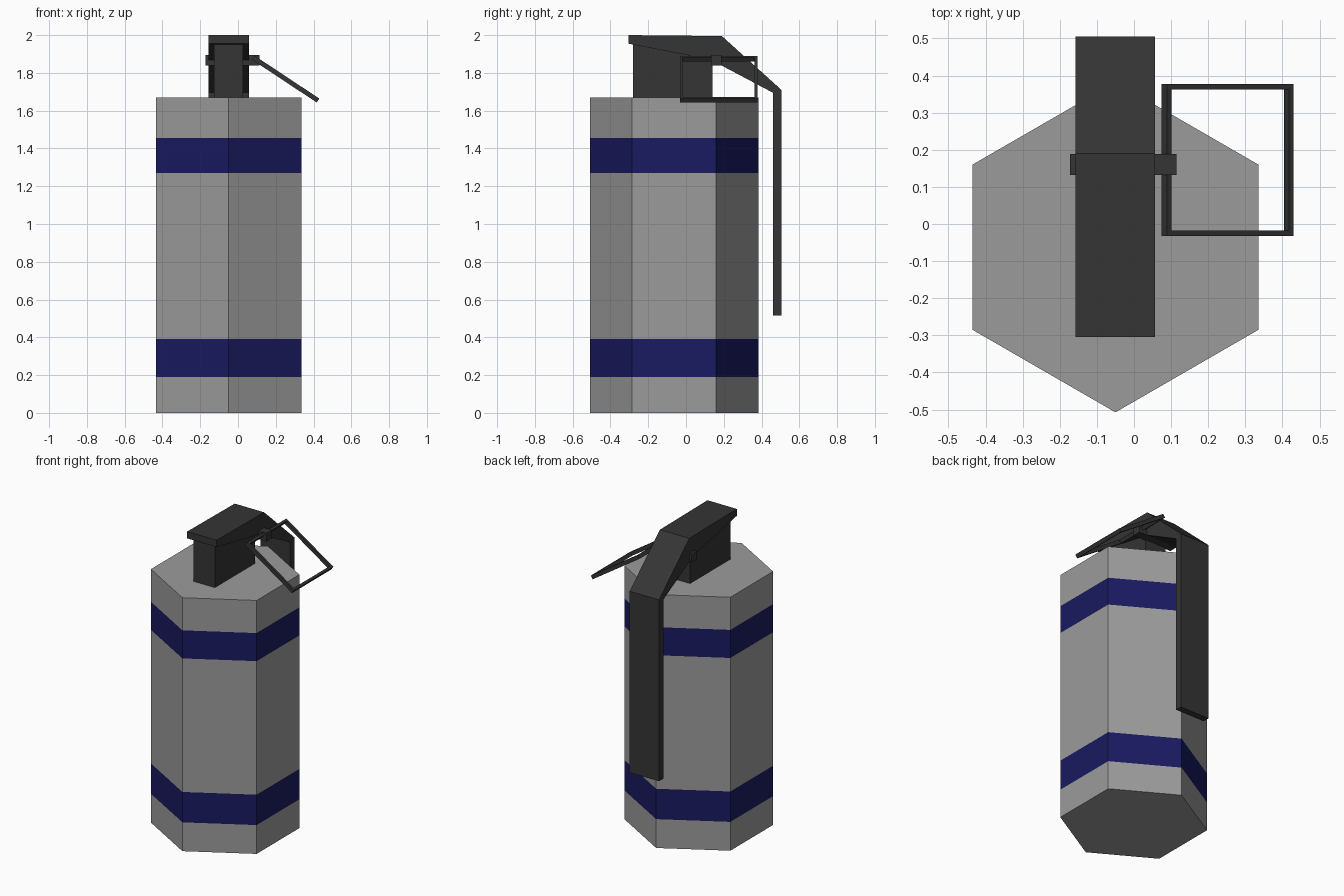
import bpy, bmesh, math
from mathutils import Matrix, Vector

if "Cube" in bpy.data.objects:
    bpy.data.objects.remove(bpy.data.objects["Cube"])


def material(name, rgb):
    m = bpy.data.materials.new(name)
    m.diffuse_color = (*rgb, 1)
    m.use_nodes = True
    m.node_tree.nodes["Principled BSDF"].inputs["Base Color"].default_value = m.diffuse_color
    return m


GREY = material("body_grey", (0.33, 0.33, 0.33))
BLUE = material("band_blue", (0.01, 0.01, 0.12))
DARK = material("dark_metal", (0.035, 0.035, 0.035))
CX, CY, RADIUS = -0.05, -0.0625, 0.445


def finish(name, bm, *mats):
    bmesh.ops.recalc_face_normals(bm, faces=bm.faces)
    mesh = bpy.data.meshes.new(name)
    bm.to_mesh(mesh)
    bm.free()
    for m in mats:
        mesh.materials.append(m)
    ob = bpy.data.objects.new(name, mesh)
    bpy.context.collection.objects.link(ob)
    return ob


def extrude_side_profile(name, points, x0, x1):
    """Extrude a (y, z) outline across x."""
    bm = bmesh.new()
    face = bm.faces.new([bm.verts.new((x0, y, z)) for y, z in points])
    new = bmesh.ops.extrude_face_region(bm, geom=[face])["geom"]
    bmesh.ops.translate(bm, vec=(x1 - x0, 0, 0),
                        verts=[v for v in new if isinstance(v, bmesh.types.BMVert)])
    return finish(name, bm, DARK)


# Hexagonal canister: stacked rings, alternate sections are blue bands
bm = bmesh.new()
rings = []
for z in (0, 0.19, 0.39, 1.27, 1.455, 1.67):
    angles = [math.radians(30 + 60 * i) for i in range(6)]
    rings.append([bm.verts.new((CX + RADIUS * math.cos(a),
                                CY + RADIUS * math.sin(a), z)) for a in angles])
for k, (low, high) in enumerate(zip(rings, rings[1:])):
    for i in range(6):
        j = (i + 1) % 6
        f = bm.faces.new((low[i], low[j], high[j], high[i]))
        f.material_index = k % 2
bm.faces.new(rings[0])
bm.faces.new(rings[-1])
finish("canister", bm, GREY, BLUE)

# Fuse block on top, its top tucked under the lever
extrude_side_profile("fuse_block", [(-0.28, 1.67), (0.14, 1.67), (0.14, 1.88),
                                    (-0.28, 1.96)], CX - 0.077, CX + 0.077)

# Safety lever: flat top, sloped shoulder, long hanging strip
extrude_side_profile("safety_lever", [
    (-0.305, 2.0), (0.19, 1.995), (0.505, 1.71), (0.505, 0.515),
    (0.46, 0.515), (0.46, 1.695), (0.13, 1.87), (-0.305, 1.955)],
    CX - 0.107, CX + 0.107)

# Cross pin
extrude_side_profile("pin", [(0.132, 1.84), (0.188, 1.84), (0.188, 1.895),
                             (0.132, 1.895)], -0.173, 0.115)

# Tilted square pull ring, made of a mitred frame
bm = bmesh.new()
corners = [(-1, -1), (1, -1), (1, 1), (-1, 1)]
loops = [[bm.verts.new((sx * h, sy * h, z)) for sx, sy in corners]
         for h, z in ((0.205, -0.0125), (0.205, 0.0125), (0.19, 0.0125), (0.19, -0.0125))]
for k in range(4):
    a, b = loops[k], loops[(k + 1) % 4]
    for i in range(4):
        j = (i + 1) % 4
        bm.faces.new((a[i], a[j], b[j], b[i]))
ring = finish("pull_ring", bm, DARK)
ring.matrix_world = (Matrix.Translation(Vector((0.2525, 0.1725, 1.767)))
                     @ Matrix.Rotation(math.radians(33.5), 4, 'Y'))
